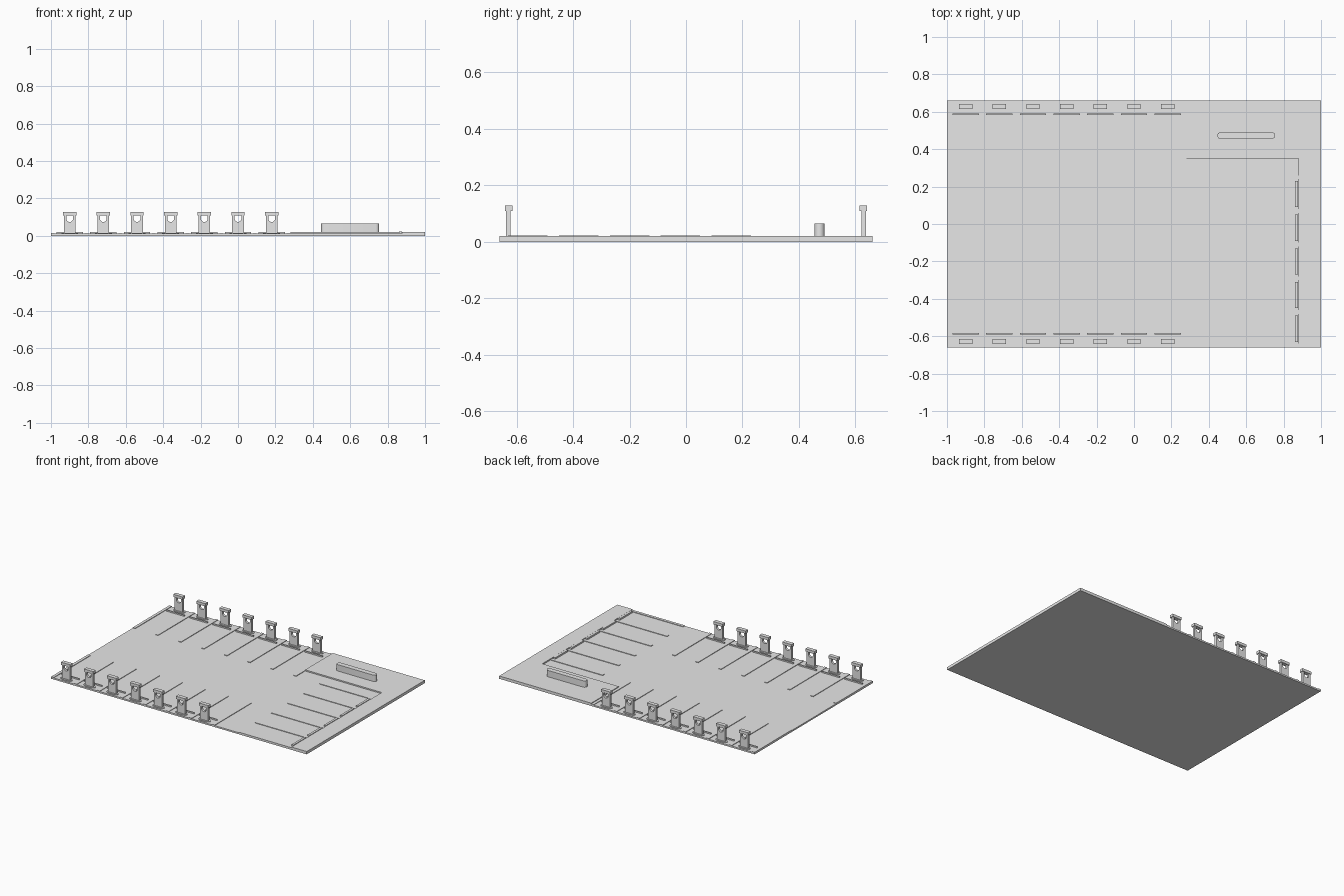
import bpy
import bmesh
from math import cos, sin, pi, copysign

cube = bpy.data.objects.get("Cube")
if cube:
    bpy.data.objects.remove(cube)

grey = bpy.data.materials.new("light grey")
grey.use_nodes = True
grey.diffuse_color = (0.8, 0.8, 0.8, 1)
grey.node_tree.nodes["Principled BSDF"].inputs["Base Color"].default_value = (0.8, 0.8, 0.8, 1)

GROUND = 0.011   # top of the parking surface
KERB = 0.02      # top of the raised paving
PITCH = 0.18     # width of a bay


def prism(name, points, z0, z1):
    """Extrude a plan outline from z0 to z1."""
    bm = bmesh.new()
    face = bm.faces.new([bm.verts.new((x, y, z0)) for x, y in points])
    top = bmesh.ops.extrude_face_region(bm, geom=[face])["geom"]
    for v in top:
        if isinstance(v, bmesh.types.BMVert):
            v.co.z = z1
    bmesh.ops.recalc_face_normals(bm, faces=bm.faces)
    mesh = bpy.data.meshes.new(name)
    bm.to_mesh(mesh)
    bm.free()
    mesh.materials.append(grey)
    obj = bpy.data.objects.new(name, mesh)
    bpy.context.collection.objects.link(obj)
    return obj


def slab(name, x0, x1, y0, y1, z0, z1):
    return prism(name, [(x0, y0), (x1, y0), (x1, y1), (x0, y1)], z0, z1)


def stadium(cx, cy, length, width, steps=8):
    """Outline with two straight sides and round ends."""
    r = width / 2
    pts = []
    for side in (1, -1):
        for i in range(steps + 1):
            a = -pi / 2 + pi * i / steps + (0 if side > 0 else pi)
            pts.append((cx + side * (length / 2 - r) + r * cos(a), cy + r * sin(a)))
    return pts


def ellipse(cx, cy, rx, ry, n=16):
    return [(cx + rx * cos(2 * pi * i / n), cy + ry * sin(2 * pi * i / n)) for i in range(n)]


def charger_post(name, cx, cy, depth):
    """Upright panel with a round-bottomed window, drawn in x-z and extruded in y."""
    w, h, top = 0.031, 0.018, 0.112
    pts = [(-w, 0.01), (w, 0.01), (w, top), (h, top)]
    pts += [(h * cos(a), 0.092 - h * sin(a)) for a in [pi * i / 10 for i in range(11)]]
    pts += [(-h, top), (-w, top)]
    obj = prism(name, pts, -depth / 2, depth / 2)
    for v in obj.data.vertices:
        x, z, y = v.co
        v.co = (cx + x, cy - y, z)
    return obj


# Ground and raised paving
slab("parking_surface", -1, 1, -0.66, 0.66, 0, GROUND)
prism("raised_paving", [(0.88, -0.66), (1, -0.66), (1, 0.66), (0.28, 0.66),
                        (0.28, 0.35), (0.88, 0.35)], 0.002, KERB)

# Bay lines, wheel stops and chargers along the front and back
for side, row in ((-1, "front"), (1, "back")):
    for i in range(8):
        x = -0.99 + PITCH * i
        y0, y1 = sorted((side * 0.25, side * 0.66))
        slab(f"{row}_bay_line_{i}", x - 0.01, x + 0.01, y0, y1, 0.005, GROUND + 0.004)
    for i in range(7):
        x = -0.9 + PITCH * i
        y = side * 0.63
        slab(f"{row}_wheel_stop_{i}", x - 0.07, x + 0.07,
             side * 0.588 - 0.004, side * 0.588 + 0.004, 0.005, KERB)
        prism(f"{row}_charger_foot_{i}", ellipse(x, y, 0.045, 0.021), 0.005, GROUND + 0.005)
        charger_post(f"{row}_charger_post_{i}", x, y, 0.016)
        y0, y1 = sorted((side * 0.642, side * 0.614))
        slab(f"{row}_charger_cap_{i}", x - 0.036, x + 0.036, y0, y1, 0.109, 0.128)

# Bays along the left end
for i in range(6):
    y = -0.65 + PITCH * i
    slab(f"end_bay_line_{i}", 0.47, 0.88, y - 0.01, y + 0.01, 0.005, GROUND + 0.004)
for i in range(5):
    y = -0.56 + PITCH * i
    slab(f"end_wheel_stop_{i}", 0.861, 0.877, y - 0.07, y + 0.07, 0.005, KERB + 0.002)

# Long cabinet on the raised paving
cabinet = prism("cabinet", stadium(0.6, 0.473, 0.31, 0.036), 0.015, 0.065)
bpy.context.view_layer.objects.active = cabinet
cabinet.select_set(True)
bpy.ops.object.shade_smooth_by_angle()
